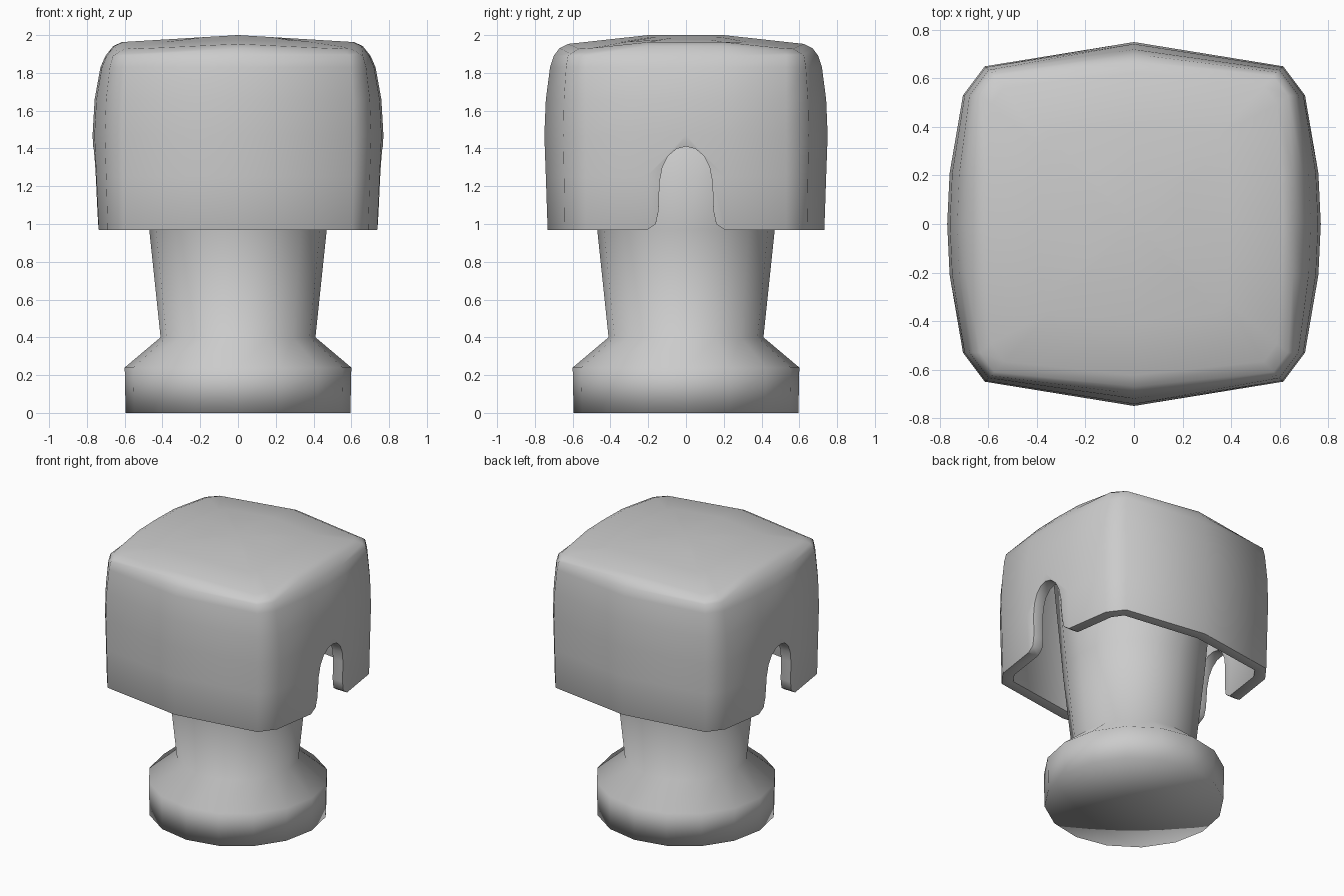
import bpy, bmesh, math
from mathutils import Vector

if "Cube" in bpy.data.objects:
    bpy.data.objects.remove(bpy.data.objects["Cube"])


def make_object(name, bm):
    bmesh.ops.remove_doubles(bm, verts=bm.verts, dist=1e-4)
    bmesh.ops.recalc_face_normals(bm, faces=bm.faces)
    mesh = bpy.data.meshes.new(name)
    bm.to_mesh(mesh)
    bm.free()
    for p in mesh.polygons:
        p.use_smooth = True
    ob = bpy.data.objects.new(name, mesh)
    bpy.context.collection.objects.link(ob)
    return ob


# Stem with flared foot: lathed profile
bm = bmesh.new()
profile = [(0, 0), (.595, 0), (.6, .24), (.41, .4), (.47, .97), (.55, 1.88), (0, 1.88)]
vs = [bm.verts.new((r, 0, z)) for r, z in profile]
es = [bm.edges.new(e) for e in zip(vs, vs[1:])]
bmesh.ops.spin(bm, geom=vs + es, cent=(0, 0, 0), axis=(0, 0, 1),
               angle=2 * math.pi, steps=16)
make_object("stem_and_foot", bm)

# Cap: quarter plans at the widest level and at the top rim
WIDE = [(.77, 0), (.76, .21), (.705, .53), (.615, .65), (0, .75)]
RIM = [(.66, 0), (.655, .21), (.635, .53), (.575, .61), (0, .67)]


def full_plan(t):
    q = [(a[0] + (b[0] - a[0]) * t, a[1] + (b[1] - a[1]) * t) for a, b in zip(WIDE, RIM)]
    half = q + [(-x, y) for x, y in q[-2::-1]]
    return half + [(x, -y) for x, y in half[-2:0:-1]]


def crown(x, y):
    return 2 - .06 * abs(x) - .11 * max(0, abs(y) - .2)


bm = bmesh.new()
rings = []
for z, t in [(.968, .22), (1.25, .1), (1.47, 0), (1.66, .1), (1.83, .38), (1.89, .62)]:
    rings.append([(x, y, z) for x, y in full_plan(t)])
for s, drop in [(1, .018), (.93, 0), (.6, 0), (.3, 0)]:
    rings.append([(x * s, y * s, crown(x * s, y * s) - drop) for x, y in full_plan(1)])
rings = [[bm.verts.new(p) for p in ring] for ring in rings]
n = len(rings[0])
for lo, hi in zip(rings, rings[1:]):
    for i in range(n):
        j = (i + 1) % n
        bm.faces.new((lo[i], lo[j], hi[j], hi[i]))
tip = bm.verts.new((0, 0, 2))
for i in range(n):
    bm.faces.new((rings[-1][i], rings[-1][(i + 1) % n], tip))
cap = make_object("cap", bm)
# Make sure the shell faces outward
if max(cap.data.polygons, key=lambda p: p.center.z).normal.z < 0:
    cap.data.flip_normals()

# Arch cutter running through both sides
arch = [(.3, .9), (.22, .96), (.16, 1.0), (.145, 1.07), (.14, 1.22), (.125, 1.3), (.095, 1.36),
        (.05, 1.398), (0, 1.41)]
arch += [(-y, z) for y, z in arch[-2::-1]]
bm = bmesh.new()
face = bm.faces.new([bm.verts.new((-1, y, z)) for y, z in arch])
ext = bmesh.ops.extrude_face_region(bm, geom=[face], use_keep_orig=True)
bmesh.ops.translate(bm, vec=Vector((2, 0, 0)),
                    verts=[v for v in ext["geom"] if isinstance(v, bmesh.types.BMVert)])
cutter = make_object("arch_cutter", bm)
cutter.hide_render = True
cutter.display_type = 'WIRE'

# Wall thickness, side arches and rounded rim
m = cap.modifiers.new("thickness", 'SOLIDIFY')
m.thickness, m.offset = .08, -1
m = cap.modifiers.new("arches", 'BOOLEAN')
m.operation, m.object, m.solver = 'DIFFERENCE', cutter, 'EXACT'
m = cap.modifiers.new("rim_round", 'BEVEL')
m.width, m.segments = .025, 2
m.limit_method, m.angle_limit = 'ANGLE', math.radians(60)
